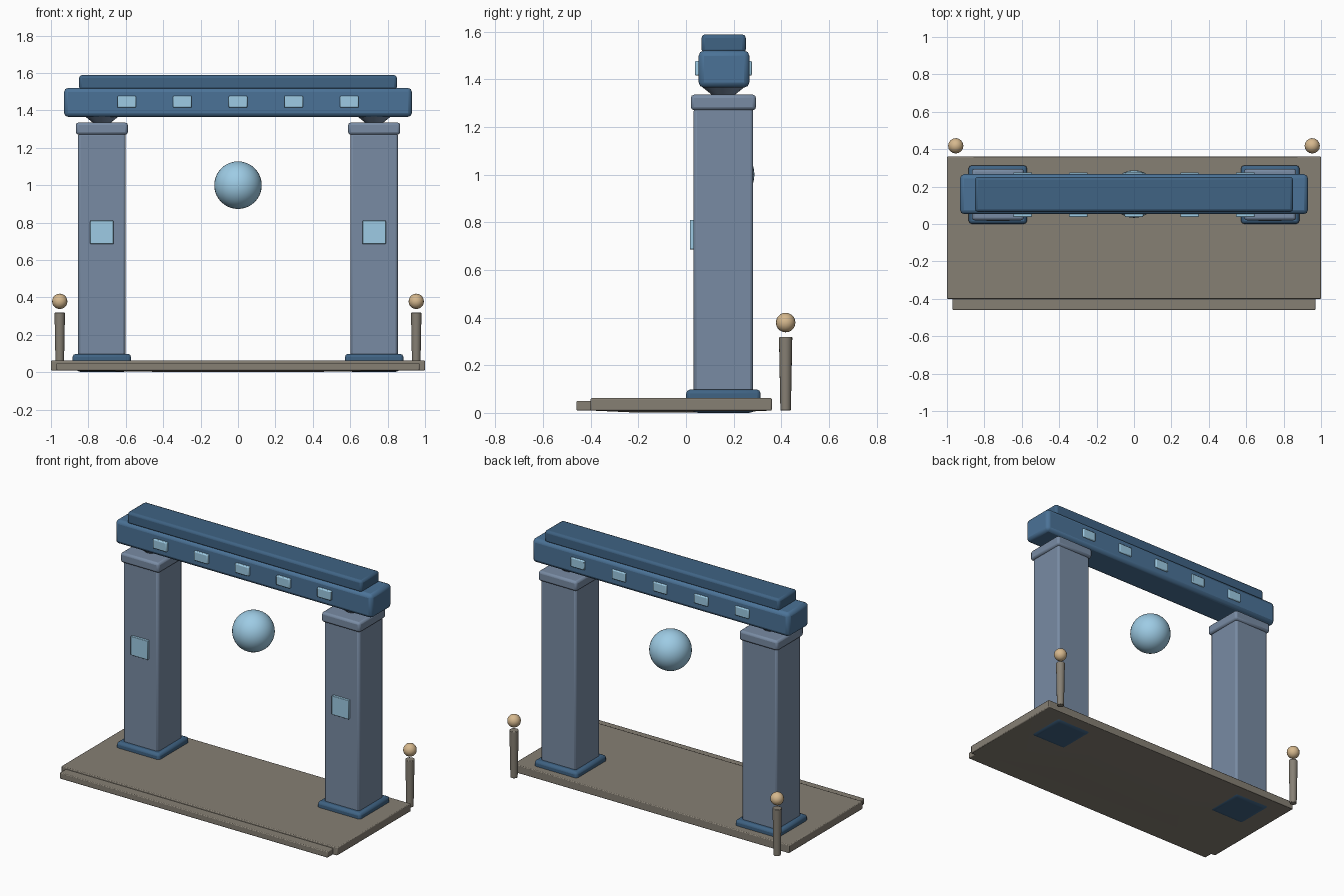
import bpy, bmesh, math

if "Cube" in bpy.data.objects:
    bpy.data.objects.remove(bpy.data.objects["Cube"])

def mat(name, r, g, b):
    m = bpy.data.materials.new(name)
    m.diffuse_color = (r, g, b, 1)
    m.use_nodes = True
    m.node_tree.nodes["Principled BSDF"].inputs["Base Color"].default_value = m.diffuse_color
    return m

STONE = mat("warm_stone", 0.24, 0.215, 0.175)
PILLAR = mat("slate_blue", 0.19, 0.26, 0.37)
BEAM = mat("beam_blue", 0.07, 0.17, 0.31)
TRIM = mat("deep_blue", 0.05, 0.125, 0.23)
GLOW = mat("pale_blue", 0.34, 0.60, 0.78)
BRASS = mat("soft_gold", 0.67, 0.48, 0.27)
Y = 0.157  # depth of the gate's centre line

def finish(bm, name, material, bevel=0, smooth=True):
    me = bpy.data.meshes.new(name)
    bm.to_mesh(me)
    bm.free()
    ob = bpy.data.objects.new(name, me)
    bpy.context.collection.objects.link(ob)
    me.materials.append(material)
    if bevel:
        mod = ob.modifiers.new("soft_edges", 'BEVEL')
        mod.width, mod.segments, mod.limit_method = bevel, 2, 'ANGLE'
    if smooth:
        bpy.ops.object.select_all(action='DESELECT')
        ob.select_set(True)
        bpy.context.view_layer.objects.active = ob
        bpy.ops.object.shade_smooth_by_angle(angle=math.radians(35))
    return ob

def box(name, x, y, z, material, bevel=0, foot=None):
    """Box from (min, max) pairs; foot=(sx, sy, drop) adds a raised-down underside panel."""
    bm = bmesh.new()
    bmesh.ops.create_cube(bm, size=1)
    for v in bm.verts:
        v.co = [p[0] + (c + 0.5) * (p[1] - p[0]) for c, p in zip(v.co, (x, y, z))]
    if foot:
        bm.faces.ensure_lookup_table()
        bottom = min(bm.faces, key=lambda f: f.calc_center_median().z)
        face = bmesh.ops.extrude_discrete_faces(bm, faces=[bottom])['faces'][0]
        c = face.calc_center_median()
        for v in face.verts:
            v.co.x = c.x + (v.co.x - c.x) * foot[0]
            v.co.y = c.y + (v.co.y - c.y) * foot[1]
            v.co.z -= foot[2]
    return finish(bm, name, material, bevel)

def cone(name, loc, r1, r2, h, sides, material, bevel=0):
    bm = bmesh.new()
    bmesh.ops.create_cone(bm, cap_ends=True, segments=sides, radius1=r1, radius2=r2, depth=h)
    bmesh.ops.translate(bm, verts=bm.verts, vec=loc)
    return finish(bm, name, material, bevel)

def ball(name, loc, r, u, v, material):
    bm = bmesh.new()
    bmesh.ops.create_uvsphere(bm, u_segments=u, v_segments=v, radius=r)
    bmesh.ops.translate(bm, verts=bm.verts, vec=loc)
    return finish(bm, name, material)

def around(c, half):
    return (c - half, c + half)

# Floor slab and front step
box("platform", (-1, 1), (-0.40, 0.36), (0.01, 0.062), STONE, 0.005, foot=(0.42, 0.54, 0.008))
box("front_step", (-0.97, 0.97), (-0.46, -0.39), (0.01, 0.05), STONE, 0.005)

for side, s in (("left", -1), ("right", 1)):
    x = 0.728 * s
    # Gate pillar with base, capital, bearing and inlaid plate
    box(side + "_base", around(x, 0.156), around(Y, 0.156), (0.03, 0.098), TRIM, 0.016,
        foot=(0.78, 0.78, 0.03))
    box(side + "_pillar", around(x, 0.127), around(Y, 0.125), (0.08, 1.28), PILLAR, 0.014)
    box(side + "_capital", around(x, 0.139), around(Y, 0.137), (1.27, 1.335), PILLAR, 0.014)
    cone(side + "_bearing", (x, Y, 1.352), 0.045, 0.095, 0.04, 16, PILLAR)
    box(side + "_pillar_plate", around(x, 0.062), (0.016, 0.05), (0.686, 0.81), GLOW, 0.003)
    # Rear marker post
    cone(side + "_marker_post", (0.953 * s, 0.418, 0.164), 0.022, 0.028, 0.308, 16, STONE, 0.003)
    ball(side + "_marker_knob", (0.953 * s, 0.418, 0.379), 0.041, 16, 10, BRASS)

# Lintel with its cap
box("lintel", (-0.93, 0.93), (0.053, 0.266), (1.365, 1.52), BEAM, 0.022)
box("lintel_cap", (-0.85, 0.85), (0.065, 0.251), (1.51, 1.588), TRIM, 0.015)

# Pale studs on both faces of the lintel
for i in range(5):
    for face, y in (("front", (0.037, 0.07)), ("back", (0.25, 0.276))):
        box(f"{face}_stud_{i + 1}", around(-0.595 + 0.2975 * i, 0.05), y, (1.415, 1.477), GLOW, 0.006)

# Floating orb
ball("floating_orb", (0, 0.16, 1.0), 0.127, 32, 20, GLOW)
